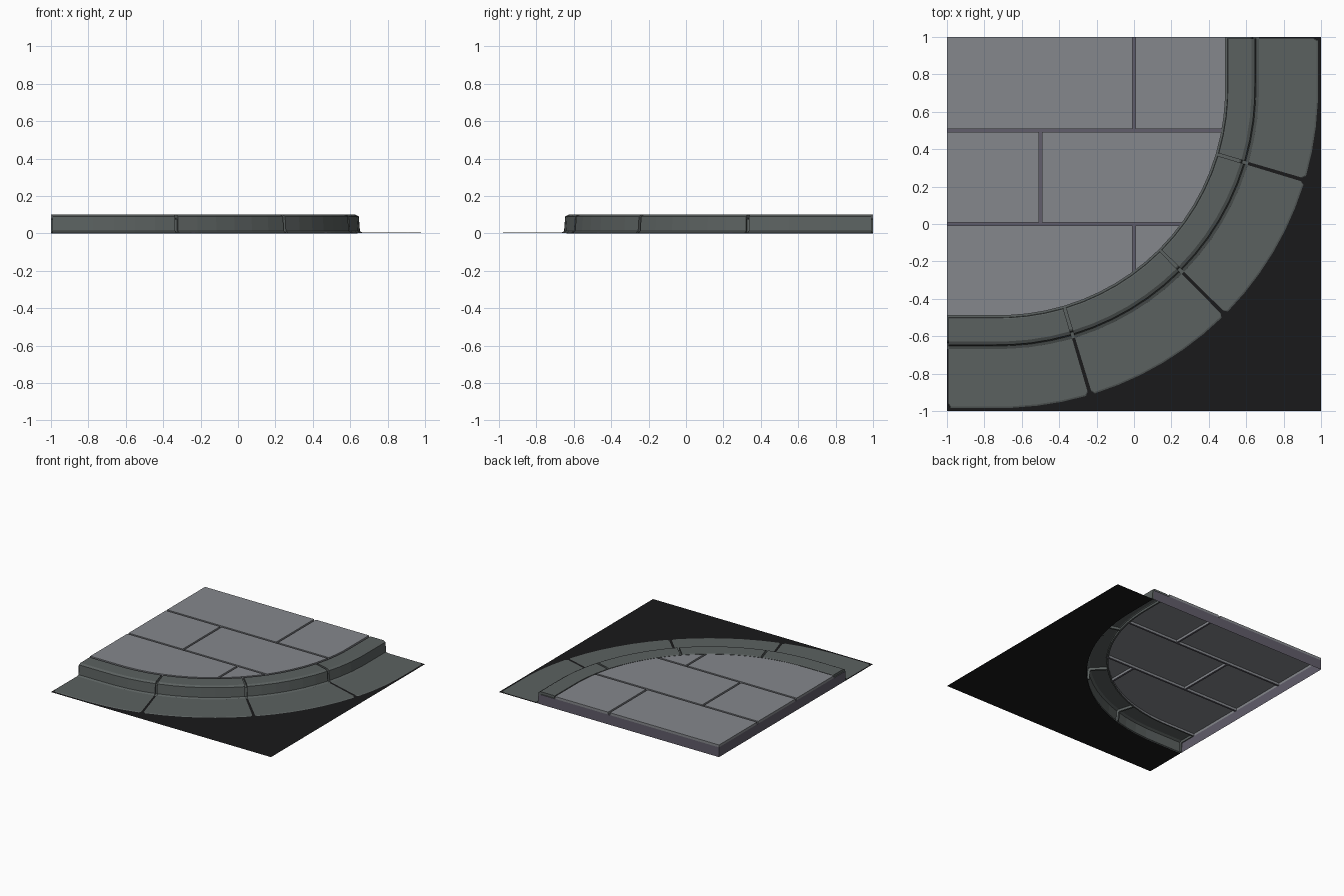
import bpy, bmesh, math
from mathutils import Vector

if "Cube" in bpy.data.objects:
    bpy.data.objects.remove(bpy.data.objects["Cube"])

C = 0.72                      # bend centre is (-C, C)
REF = C + 0.64                # radius used for arc length
ARC = REF * math.pi / 2
STRAIGHT = 1 - C
TOTAL = 2 * STRAIGHT + ARC
GAP = 0.008                   # half joint width
TOP, GROOVE = 0.1, 0.08


def material(name, rgb):
    m = bpy.data.materials.new(name)
    m.diffuse_color = (*rgb, 1)
    m.use_nodes = True
    m.node_tree.nodes["Principled BSDF"].inputs["Base Color"].default_value = m.diffuse_color
    return m


STONE = material("paving_stone", (0.235, 0.245, 0.265))
CURB = material("curb_stone", (0.105, 0.12, 0.117))
GROUT = material("grout", (0.12, 0.11, 0.145))
ASPHALT = material("asphalt", (0.01, 0.01, 0.011))


def at(u, off, z):
    """Point at distance u along the bend, off = distance from x = 0 line."""
    r = off + C
    if u < STRAIGHT:
        return Vector((off, 1 - u, z))
    if u > STRAIGHT + ARC:
        return Vector((-C - (u - STRAIGHT - ARC), C - r, z))
    a = (u - STRAIGHT) / REF
    return Vector((-C + r * math.cos(a), C - r * math.sin(a), z))


def finish(name, bm, mat):
    """Store the mesh, with open sheets facing up."""
    bm.normal_update()
    if sum(f.normal.z * f.calc_area() for f in bm.faces) < -1e-6:
        bmesh.ops.reverse_faces(bm, faces=bm.faces[:])
    me = bpy.data.meshes.new(name)
    bm.to_mesh(me)
    bm.free()
    me.materials.append(mat)
    ob = bpy.data.objects.new(name, me)
    bpy.context.collection.objects.link(ob)
    return ob


def loft(bm, rings):
    """Skin a list of (u, profile) rings."""
    rows = [[bm.verts.new(at(u, o, z)) for o, z in prof] for u, prof in rings]
    for a, b in zip(rows, rows[1:]):
        for i in range(len(a) - 1):
            bm.faces.new((a[i], a[i + 1], b[i + 1], b[i]))
    return rows


def stations(a, b, n=6):
    return [a + (b - a) * i / n for i in range(n + 1)]


sections = [(TOTAL * i / 4 + GAP, TOTAL * (i + 1) / 4 - GAP) for i in range(4)]

# Curb: full blocks joined by sunken joints
full = [(0.488, GROOVE), (0.5, GROOVE), (0.502, 0.096), (0.508, TOP), (0.628, TOP),
        (0.646, 0.09), (0.652, 0.012), (0.668, 0.004)]
sunk = [(0.488, GROOVE), (0.5, GROOVE), (0.502, GROOVE), (0.508, GROOVE), (0.62, GROOVE),
        (0.63, 0.074), (0.635, 0.004), (0.668, 0.001)]
rings = [(0, sunk)]
for a, b in sections:
    rings += [(a, sunk)] + [(u, full) for u in stations(a, b)] + [(b, sunk)]
rings.append((TOTAL, sunk))
bm = bmesh.new()
loft(bm, rings)
finish("curb", bm, CURB)

# Gutter slabs: thin, with clipped outer corners
for i, (a, b) in enumerate(sections):
    bm = bmesh.new()
    slab = [(0.668, 0.004), (0.976, 0.004), (0.984, 0.001)]
    tip = [(0.668, 0.004), (0.96, 0.004), (0.966, 0.001)]
    loft(bm, [(a, tip)] + [(u, slab) for u in stations(a + 0.012, b - 0.012)] + [(b, tip)])
    finish(f"gutter_slab_{i + 1}", bm, CURB)

# Asphalt outside the curb
edge = [u for a, b in sections for u in stations(a, b)]
edge = [0] + edge + [TOTAL]
bm = bmesh.new()
inner = [bm.verts.new(at(u, 0.65, 0)) for u in edge]
outer = [bm.verts.new(at(u, 0.98, 0)) for u in edge]
for i in range(len(edge) - 1):
    bm.faces.new((inner[i], inner[i + 1], outer[i + 1], outer[i]))
corner = [bm.verts.new((x, y, 0)) for x, y in ((-1, -1), (1, -1), (1, 1))]
mid = len(outer) // 2
fans = [(outer[mid:], corner[0]), (outer[:mid + 1], corner[2])]
for pts, c in fans:
    for p, q in zip(pts, pts[1:]):
        bm.faces.new((p, q, c))
bm.faces.new((outer[mid], corner[0], corner[1]))
bm.faces.new((outer[mid], corner[1], corner[2]))
bmesh.ops.recalc_face_normals(bm, faces=bm.faces[:])
finish("asphalt", bm, ASPHALT)


# Paving slabs: the rounded area cut into bricks, with short skirts
def paver(name, x0, x1, y0, y1):
    bm = bmesh.new()
    pts = [Vector((-1, 1, TOP))] + [at(u, 0.49, TOP) for u in edge]
    bm.faces.new([bm.verts.new(p) for p in pts])
    for co, no in (((x0, 0, 0), (-1, 0, 0)), ((x1, 0, 0), (1, 0, 0)),
                   ((0, y0, 0), (0, -1, 0)), ((0, y1, 0), (0, 1, 0))):
        bmesh.ops.bisect_plane(bm, geom=bm.verts[:] + bm.edges[:] + bm.faces[:],
                               plane_co=co, plane_no=no, clear_outer=True)
    bm.normal_update()
    if bm.faces[:][0].normal.z < 0:
        bmesh.ops.reverse_faces(bm, faces=bm.faces[:])
    new = bmesh.ops.extrude_edge_only(bm, edges=bm.edges[:])["geom"]
    for v in new:
        if isinstance(v, bmesh.types.BMVert):
            v.co.z = GROOVE
    finish(name, bm, STONE)


n = 0
for y0, y1, split in ((0.5, 1.1, 0), (0, 0.5, -0.5), (-1.1, 0, 0)):
    for x0, x1 in ((-1.1, split), (split, 1.1)):
        n += 1
        paver(f"paving_slab_{n}", x0 + GAP, x1 - GAP, y0 + GAP, y1 - GAP)

# Grout floors of the joints
bm = bmesh.new()
g = GAP
for x0, x1, y0, y1 in ((-1, 0.48, 0.5 - g, 0.5 + g), (-1, 0.275, -g, g),
                       (-g, g, 0.5, 1), (-0.5 - g, -0.5 + g, 0, 0.5), (-g, g, -0.27, 0)):
    bm.faces.new([bm.verts.new((x, y, GROOVE)) for x, y in
                  ((x0, y0), (x1, y0), (x1, y1), (x0, y1))])
finish("grout_joints", bm, GROUT)

# Side walls on the two straight edges
bm = bmesh.new()
for p, q in (((-1, 1), (-1, -0.64)), ((0.64, 1), (-1, 1))):
    bm.faces.new([bm.verts.new(v) for v in
                  ((*p, 0), (*q, 0), (*q, GROOVE), (*p, GROOVE))])
finish("side_walls", bm, GROUT)
